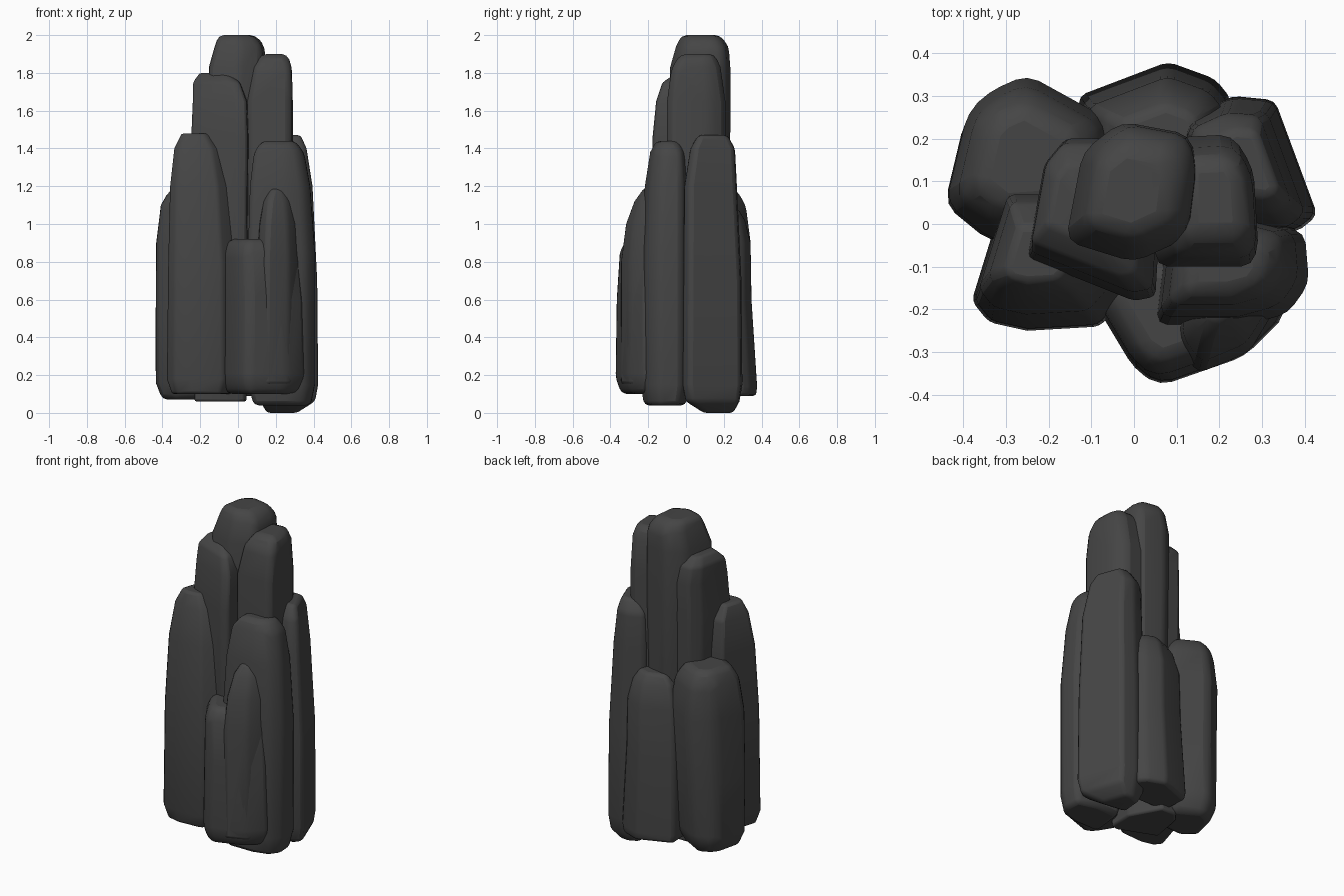
import bpy
import bmesh
import math
from mathutils import Vector

cube = bpy.data.objects.get("Cube")
if cube:
    bpy.data.objects.remove(cube, do_unlink=True)

# Single dark stone colour
stone = bpy.data.materials.new("dark_stone")
stone.use_nodes = True
stone_colour = (0.06, 0.06, 0.06, 1)
stone.diffuse_color = stone_colour
shader = stone.node_tree.nodes["Principled BSDF"]
shader.inputs["Base Color"].default_value = stone_colour
shader.inputs["Roughness"].default_value = 0.9


def column(name, outline, rings, rounding=0.03):
    """Loft a footprint through rings of (height, scale, shift x, shift y), in hundredths."""
    points = [Vector(p) / 100 for p in outline]
    centre = sum(points, Vector((0, 0))) / len(points)
    bm = bmesh.new()
    loops = []
    for height, scale, shift_x, shift_y in rings:
        middle = centre + Vector((shift_x, shift_y)) / 100
        loop = []
        for point in points:
            flat = middle + (point - centre) * scale
            loop.append(bm.verts.new((flat.x, flat.y, height / 100)))
        loops.append(loop)
    count = len(points)
    for lower, upper in zip(loops, loops[1:]):
        for i in range(count):
            j = (i + 1) % count
            bm.faces.new((lower[i], lower[j], upper[j], upper[i]))
    bm.faces.new(loops[0])
    bm.faces.new(loops[-1])
    bmesh.ops.recalc_face_normals(bm, faces=bm.faces[:])
    mesh = bpy.data.meshes.new(name)
    bm.to_mesh(mesh)
    bm.free()
    mesh.materials.append(stone)

    obj = bpy.data.objects.new(name, mesh)
    bpy.context.collection.objects.link(obj)
    bevel = obj.modifiers.new("worn_edges", "BEVEL")
    bevel.width = rounding
    bevel.segments = 2
    bevel.limit_method = "ANGLE"
    bevel.angle_limit = math.radians(20)
    bpy.ops.object.select_all(action="DESELECT")
    obj.select_set(True)
    bpy.context.view_layer.objects.active = obj
    bpy.ops.object.shade_smooth_by_angle(angle=math.radians(50))
    return obj


# Tall central columns
column("peak_column",
       [(-16, -4), (0, -9), (13, -3), (15, 13), (13, 21), (-3, 24), (-12, 17)],
       [(30, .9, 0, 0), (150, 1, 0, 0), (183, 1, 0, 0), (194, .88, 1, 1), (200, .65, -1, 0)])
column("right_upper_column",
       [(5, -10), (28, -10), (29, -4), (28, 13), (23, 21), (5, 20)],
       [(30, 1, 0, 0), (165, 1, 0, 0), (183, .84, 1, 0), (190, .58, 1, 1)])
column("left_upper_column",
       [(-25, -8), (0, -18), (5, -17), (6, 0), (-5, 20), (-16, 20), (-21, 14)],
       [(6, .9, 0, 0), (145, 1, 0, 0), (165, .95, 0, 1), (175, .83, -2, 2), (180, .5, -4, 3)])

# Middle ring of columns
column("left_front_column",
       [(-38, -18), (-34, -23), (-25, -25), (-8, -24), (0, -15), (-5, 8), (-30, 8)],
       [(10, .85, 0, 0), (18, 1, 0, 0), (80, .96, 0, 0), (120, .85, -1, 2),
        (140, .67, -2, 4), (148, .4, -3, 4)])
column("right_back_column",
       [(10, 2), (38, -2), (43, 2), (33, 29), (23, 30), (12, 25)],
       [(0, .5, -3, 3), (6, .9, 0, 0), (15, 1, 0, 0), (70, .97, 0, 0),
        (120, .88, -1, -1), (140, .75, -2, 0), (147, .5, -1, 0)])
column("right_front_column",
       [(5, -24), (25, -24), (36, -21), (41, -14), (40, -2), (25, 2), (8, 1)],
       [(4, .85, 0, 0), (15, 1, 0, 0), (85, 1, 0, 0), (120, .9, -1, 1),
        (138, .75, -2, 2), (144, .5, -3, 2)])

# Low outer columns
column("front_block",
       [(-9, -19), (0, -34), (6, -38), (26, -31), (36, -21), (30, -8), (-8, -8)],
       [(10, .85, 0, 1), (18, 1, 0, 0), (60, .96, 0, 0), (85, .92, -1, 1), (92, .75, -1, 2)])
column("front_spire",
       [(11, -8), (10, -28), (15, -35), (27, -30), (33, -20), (31, -8)],
       [(15, 1, 0, 0), (80, 1, 0, 0), (100, .88, 0, 1), (112, .7, 0, 3), (119, .4, 0, 4)])
column("left_back_column",
       [(-44, 5), (-33, -4), (-5, -2), (-5, 24), (-25, 35), (-34, 31), (-39, 26)],
       [(7, .7, -2, -2), (16, .9, -2, -1), (50, .96, -1, -1), (90, 1, 0, 0),
        (110, .86, 0, 0), (118, .6, 0, 0)])
column("back_column",
       [(-13, 30), (8, 38), (19, 34), (23, 29), (17, 12), (-12, 12)],
       [(9, .95, 0, 0), (14, 1, 0, 0), (60, .92, 0, -2), (90, .88, 0, -2),
        (102, .72, 0, -3), (108, .5, 0, -4)])
